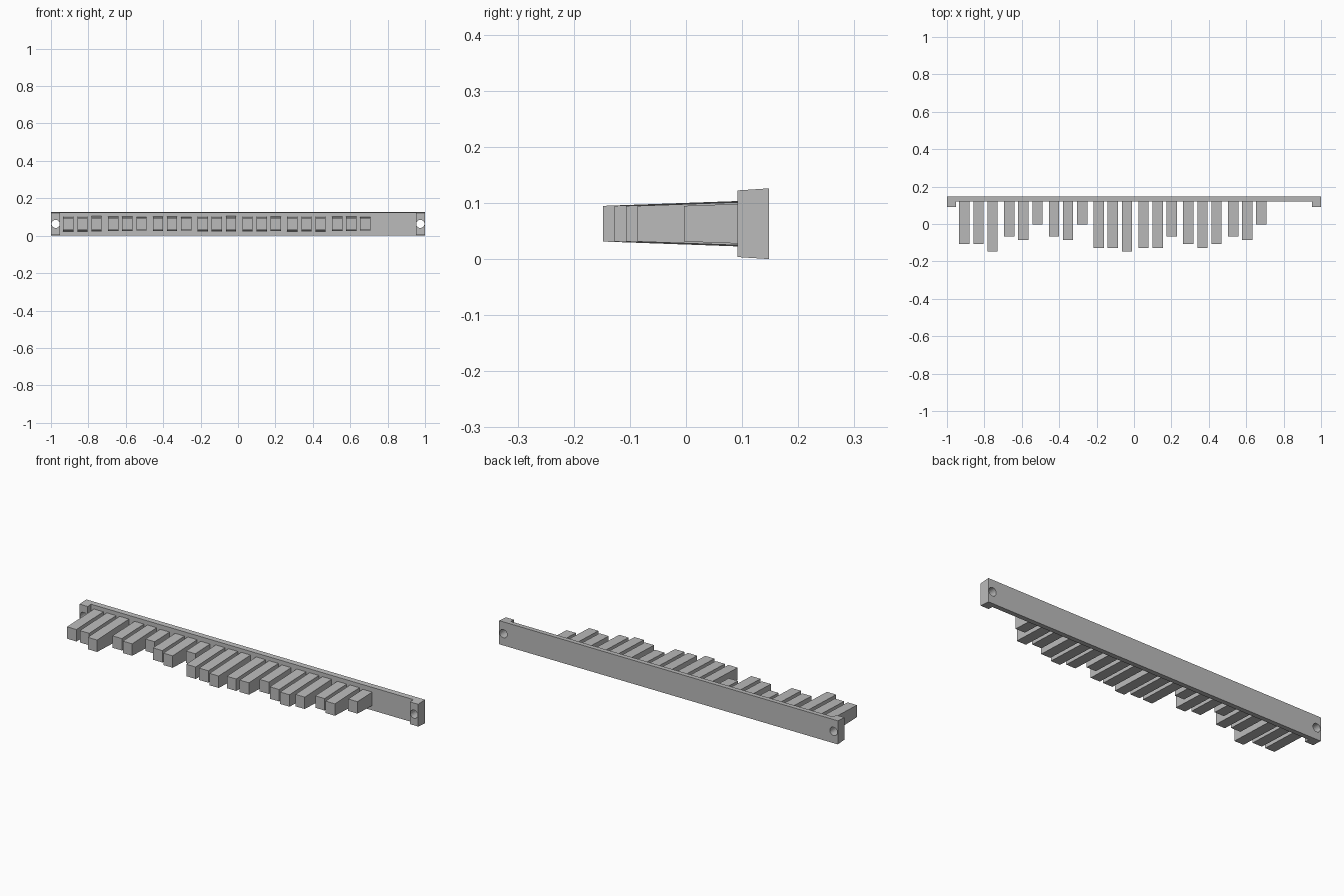
import bpy, bmesh, math

cube = bpy.data.objects.get("Cube")
if cube:
    bpy.data.objects.remove(cube, do_unlink=True)

MID = 0.063              # height of the centre line
BACK, FACE, LUG = 0.148, 0.12, 0.092

grey = bpy.data.materials.new("plain grey")
grey.use_nodes = True
colour = (0.5, 0.5, 0.5, 1)
grey.diffuse_color = colour
grey.node_tree.nodes["Principled BSDF"].inputs["Base Color"].default_value = colour


def drafted(name, outline, half):
    """Plan outline extruded up and down by half(y), giving drafted sides."""
    bm = bmesh.new()
    low = [bm.verts.new((x, y, MID - half(y))) for x, y in outline]
    high = [bm.verts.new((x, y, MID + half(y))) for x, y in outline]
    n = len(outline)
    bm.faces.new(low[::-1])
    bm.faces.new(high)
    for i in range(n):
        j = (i + 1) % n
        bm.faces.new((low[i], low[j], high[j], high[i]))
    bmesh.ops.recalc_face_normals(bm, faces=bm.faces)
    # keep drafted caps planar where the outline is not convex
    bmesh.ops.triangulate(bm, faces=[f for f in bm.faces if len(f.verts) > 4])
    mesh = bpy.data.meshes.new(name)
    bm.to_mesh(mesh)
    bm.free()
    mesh.materials.append(grey)
    obj = bpy.data.objects.new(name, mesh)
    bpy.context.collection.objects.link(obj)
    return obj


# Long back rail with a raised lug at each end
inner = 0.952
rail = drafted("back_rail",
               [(-1, BACK), (-1, LUG), (-inner, LUG), (-inner, FACE),
                (inner, FACE), (inner, LUG), (1, LUG), (1, BACK)],
               lambda y: MID - (BACK - y) * 0.065)

# Screw hole through each lug
for side in (-1, 1):
    bpy.ops.mesh.primitive_cylinder_add(
        vertices=24, radius=0.022, depth=0.3,
        location=(side * 0.975, FACE, MID), rotation=(math.pi / 2, 0, 0))
    cutter = bpy.context.object
    cutter.name = "hole_cutter"
    cutter.data.materials.append(grey)
    cut = rail.modifiers.new("screw_hole", "BOOLEAN")
    cut.operation = "DIFFERENCE"
    cut.solver = "EXACT"
    cut.object = cutter
    bpy.context.view_layer.update()
    bpy.context.view_layer.objects.active = rail
    bpy.ops.object.modifier_apply(modifier=cut.name)
    bpy.data.objects.remove(cutter, do_unlink=True)

# Teeth in groups of three, each digit being a tooth's length step
groups = ("557", "340", "340", "667", "663", "565", "340")
for g, steps in enumerate(groups):
    for k, step in enumerate(steps):
        x = -0.907 + g * 0.2395 + k * 0.0755
        tip = -0.004 - int(step) * 0.0206
        w = 0.0275
        drafted(f"tooth_{g * 3 + k + 1}",
                [(x - w, tip), (x + w, tip), (x + w, FACE), (x - w, FACE)],
                lambda y: 0.0318 + (y - tip) * 0.036)
